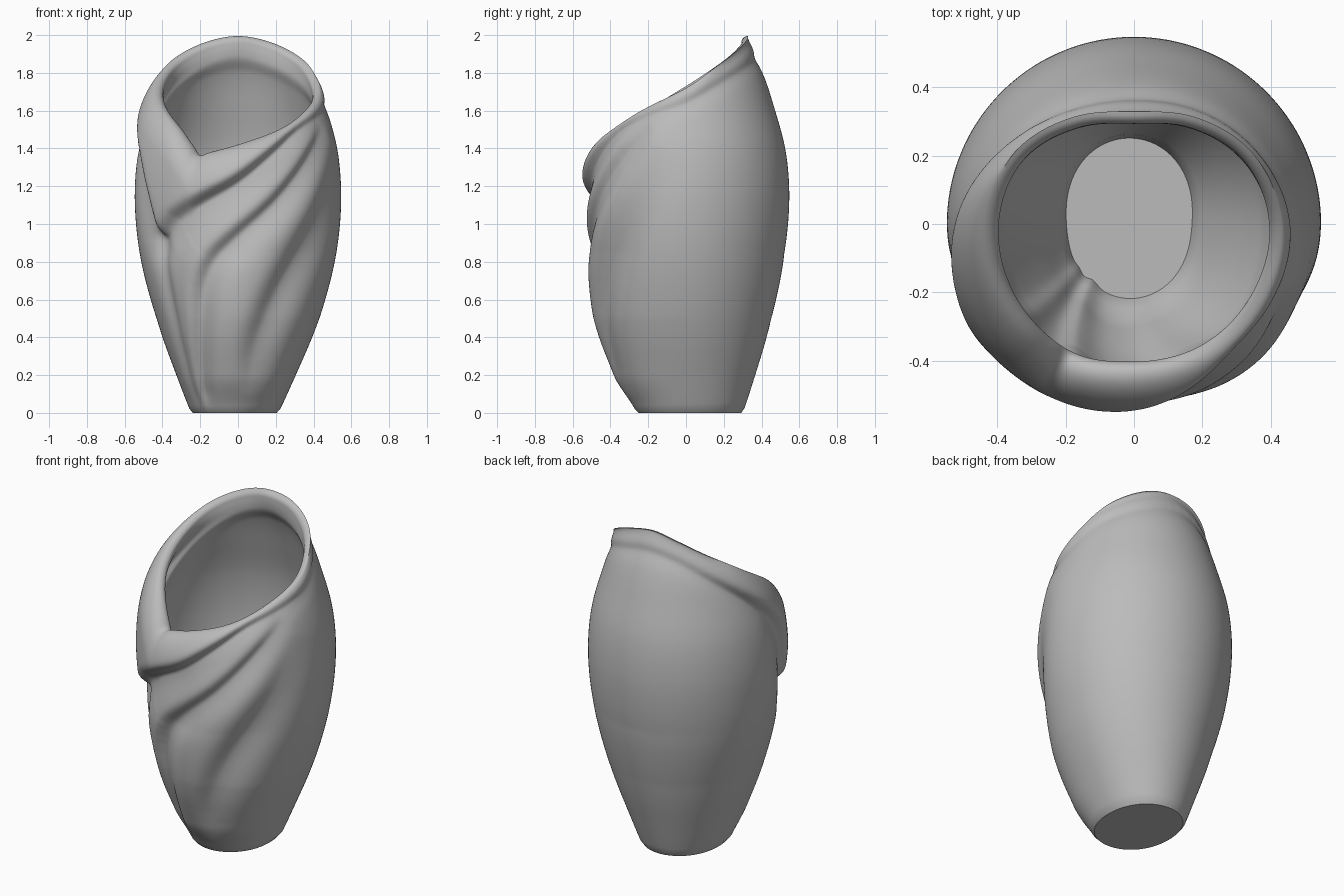
import bpy, bmesh, math

if "Cube" in bpy.data.objects:
    bpy.data.objects.remove(bpy.data.objects["Cube"])

N_ANG, N_ROW = 216, 110


def spline(pts, n, closed=False):
    """Catmull-Rom resample of a list of tuples; closed ones wrap at 180 degrees."""
    first, last = pts[0], pts[-1]
    if closed:
        first = (pts[-2][0] - 360,) + pts[-2][1:]
        last = (pts[1][0] + 360,) + pts[1][1:]
    ext = [first] + pts + [last]
    out = []
    for a, b, c, d in zip(ext, ext[1:], ext[2:], ext[3:]):
        for k in range(n):
            t = k / n
            out.append(tuple(0.5 * (2 * q + (r - p) * t + (2 * p - 5 * q + 4 * r - s) * t * t
                                    + (3 * q - p - 3 * r + s) * t ** 3)
                             for p, q, r, s in zip(a, b, c, d)))
    return out + [pts[-1]]


def lookup(table, x):
    """Linear lookup; returns the remaining columns."""
    if x <= table[0][0]:
        return table[0][1:]
    for a, b in zip(table, table[1:]):
        if x <= b[0]:
            t = (x - a[0]) / max(b[0] - a[0], 1e-9)
            return tuple(p + (q - p) * t for p, q in zip(a[1:], b[1:]))
    return table[-1][1:]


def smooth(t):
    t = min(1, max(0, t))
    return t * t * (3 - 2 * t)


def round_over(s, w):
    """1 at the edge, falling to 0 at distance w along a quarter circle."""
    q = max(0, 1 - s / w)
    return 1 - math.sqrt(max(0, 1 - q * q))


# body: height, radius
profile = spline([(0, .222), (.02, .24), (.2, .316), (.4, .396), (.6, .462), (.8, .512),
                  (1.0, .54), (1.2, .546), (1.4, .525), (1.6, .472), (1.8, .405), (2, .30)], 6)

# rim: angle from the front (positive = right), radius, height
rim = spline([(-180, .328, 1.995), (-150, .36, 1.96), (-120, .408, 1.865), (-90, .43, 1.73),
              (-50, .442, 1.54), (-34, .448, 1.425), (-27, .45, 1.363), (-19, .448, 1.38),
              (0, .437, 1.42), (30, .44, 1.50), (60, .435, 1.61), (90, .43, 1.72),
              (120, .405, 1.865), (150, .36, 1.96), (180, .328, 1.995)], 6, True)

# how far the collar stands out: even, with a swell on the left side
def collar_raise(ang):
    return .016 + .036 * math.exp(-((ang + 90) / 28) ** 2)


# creases: angle, height, depth
collar_edge = [(-180, 1.87, .004), (-150, 1.83, .004), (-120, 1.70, .006), (-95, 1.54, .01),
               (-75, 1.36, .02), (-63, 1.14, .03), (-53, .92, .03), (-38, 1.02, .048),
               (-20, 1.11, .055), (0, 1.21, .055), (22, 1.36, .05), (42, 1.48, .036),
               (65, 1.56, .015), (90, 1.63, .006), (120, 1.75, .004), (150, 1.83, .004), (180, 1.87, .004)]
middle_fold = [(68, 1.52, 0), (50, 1.36, .03), (22, 1.1, .04), (0, .93, .042), (-14, .81, .042),
               (-22, .66, .04), (-26, .45, .035), (-30, .15, .025), (-30, 0, .01)]
lower_fold = [(74, 1.42, 0), (58, 1.1, .025), (42, .86, .04), (28, .66, .045), (18, .47, .04),
              (13, .3, .025), (13, .1, 0)]
left_seam = [(-53, .92, .03), (-46, .3, .018), (-45, .05, .008)]

U = math.radians(1) * .5


def crease(pts, upper, width, gain, lift, closed=False):
    """upper: tight upper width; width + gain * depth: soft lower width; lift: upper bulge."""
    line = [(a * U, z, d) for a, z, d in spline(pts, 3, closed)]
    return line, list(zip(line, line[1:])), upper, width, gain, lift


creases = [crease(collar_edge, .04, .03, 2.5, 0, True), crease(middle_fold, .045, .05, 1.1, .012),
           crease(lower_fold, .09, .13, 0, .012), crease(left_seam, .05, .05, 0, 0)]


def fold(ang, z):
    """Radial offset made by all creases at a point of the body."""
    u, total = ang * U, 0
    for n, (line, segs, upper, width, gain, lift) in enumerate(creases):
        best, hit = 1e9, None
        for a, b in segs:
            ex, ez = b[0] - a[0], b[1] - a[1]
            px, pz = u - a[0], z - a[1]
            t = (px * ex + pz * ez) / (ex * ex + ez * ez + 1e-12)
            t = 0 if t < 0 else 1 if t > 1 else t
            dx, dz = px - ex * t, pz - ez * t
            d = dx * dx + dz * dz
            if d < best:
                best, hit = d, (a, b, t, ex * pz - ez * px)
        a, b, t, side = hit
        d = math.sqrt(best)
        depth = max(0, a[2] + (b[2] - a[2]) * t)
        if n == 0:
            side = z - lookup(line, u)[0]
        elif n < 3:
            side = -side                        # drawn right to left
        dip = math.exp(-(d / upper) ** 2)
        if side <= 0:                           # soft lower side
            total -= depth * math.exp(-(d / (width + gain * depth)) ** 2)
        elif n == 0:                            # standing collar
            total += collar_raise(ang) * (1 - dip) - depth * dip
        else:                                   # rolled upper side
            total += lift * min(1, depth / .04) * (1 - dip) * math.exp(-(d / .2) ** 2) - depth * dip
    return total


bm = bmesh.new()
outer, inner = [], []
FLOOR_ROW = 4
for i in range(N_ANG):
    ang = -180 + 360 * i / N_ANG
    sx, sy = math.sin(math.radians(ang)), -math.cos(math.radians(ang))
    rim_r, rim_z = lookup(rim, ang)
    drop = lookup(profile, rim_z)[0] + fold(ang, rim_z) - rim_r
    roll = .05 + 1.6 * max(0, drop)
    col_out, col_in = [], []
    for j in range(N_ROW + 1):
        z = rim_z * (1 - (1 - j / N_ROW) ** 1.5)
        base = lookup(profile, z)[0] + .05 * max(0, 1 - z / .85) * sy * sy
        base += .04 * smooth(z / .2) * smooth((.95 - z) / .6) * min(0, sy) ** 2
        off = fold(ang, z) * smooth(z / .12)
        low = max(0, 1 - z / .5)
        xc, yc = -.017 * low, .02 * low
        s = rim_z - z
        r = base + off - drop * round_over(s, roll)
        col_out.append(bm.verts.new((r * sx + xc, r * sy + yc, z)))
        # inner wall with a thickened lip
        if FLOOR_ROW <= j < N_ROW:
            k = smooth((s - .03) / .16)
            wall = base + .7 * off - .055 - .04 * low
            ri = (rim_r - .035) * (1 - k) + wall * k + .035 * round_over(s, .035)
            ri = min(ri, r - .004)
            zi = .065 if j == FLOOR_ROW else max(z, .065)
            col_in.append(bm.verts.new((ri * sx + xc, ri * sy + yc, zi)))
    outer.append(col_out)
    inner.append(col_in)

# walls, then underside and inner floor
under = bm.verts.new((-.017, .02, 0))
floor = bm.verts.new((-.017, .02, .065))
for i in range(N_ANG):
    n = (i + 1) % N_ANG
    a, b = outer[i] + inner[i][::-1], outer[n] + inner[n][::-1]
    for j in range(len(a) - 1):
        bm.faces.new((a[j], b[j], b[j + 1], a[j + 1]))
    bm.faces.new((under, b[0], a[0]))
    bm.faces.new((floor, a[-1], b[-1]))
bmesh.ops.recalc_face_normals(bm, faces=bm.faces)

mesh = bpy.data.meshes.new("draped_vase")
bm.to_mesh(mesh)
bm.free()
vase = bpy.data.objects.new("draped_vase", mesh)
bpy.context.collection.objects.link(vase)

grey = bpy.data.materials.new("matte grey")
grey.diffuse_color = (.5, .5, .5, 1)
grey.use_nodes = True
grey.node_tree.nodes["Principled BSDF"].inputs["Base Color"].default_value = grey.diffuse_color
mesh.materials.append(grey)

bpy.context.view_layer.objects.active = vase
vase.select_set(True)
bpy.ops.object.shade_smooth_by_angle(angle=math.radians(45))
